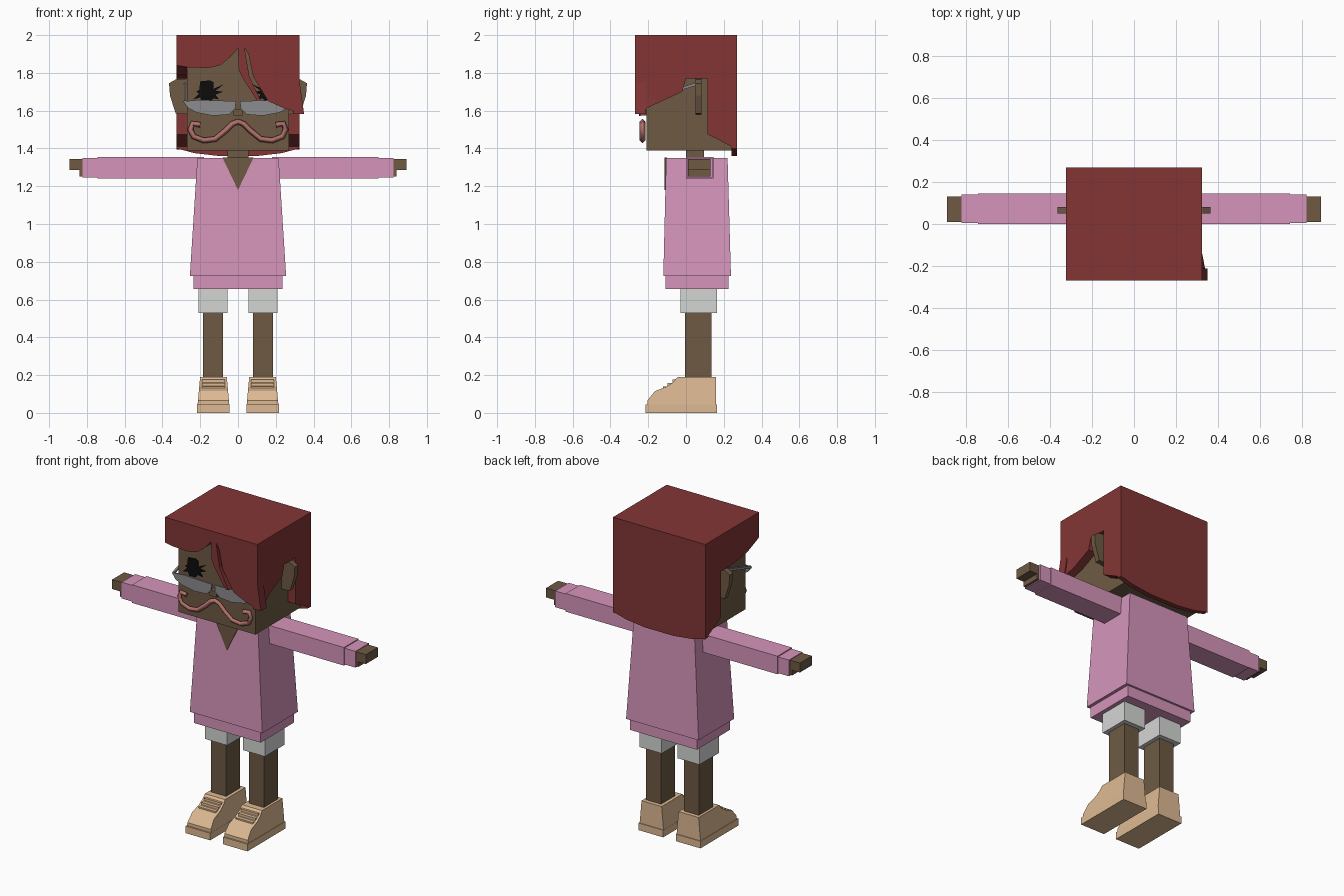
import bpy
import bmesh
from mathutils import Vector

cube = bpy.data.objects.get("Cube")
if cube:
    bpy.data.objects.remove(cube, do_unlink=True)


def material(name, *rgb):
    lin = [((c / 255 + 0.055) / 1.055) ** 2.4 if c > 10 else c / 255 / 12.92 for c in rgb]
    m = bpy.data.materials.new(name)
    m.use_nodes = True
    m.diffuse_color = (*lin, 1)
    m.node_tree.nodes["Principled BSDF"].inputs["Base Color"].default_value = (*lin, 1)
    return m


SKIN = material("brown skin", 110, 90, 68)
HAIR = material("dark red hair", 131, 53, 53)
PINK = material("pink cloth", 214, 149, 187)
WHITE = material("pale grey cloth", 212, 214, 212)
TAN = material("tan leather", 222, 186, 147)
GREY = material("grey glass", 140, 140, 143)
ROSE = material("dusty rose", 178, 112, 106)
BLACK = material("black", 12, 12, 12)


def finish(name, bm, mat):
    bmesh.ops.recalc_face_normals(bm, faces=bm.faces)
    mesh = bpy.data.meshes.new(name)
    bm.to_mesh(mesh)
    bm.free()
    mesh.materials.append(mat)
    ob = bpy.data.objects.new(name, mesh)
    bpy.context.collection.objects.link(ob)
    return ob


def prism(name, axis, pts, a, b, mat, side=1, adjust=None):
    """Extrude a 2D outline along x (points are y, z) or y (points are x, z)."""
    bm = bmesh.new()

    def place(p, d):
        v = Vector((d, p[0], p[1])) if axis == "x" else Vector((p[0], d, p[1]))
        if adjust:
            adjust(v)
        v.x *= side
        return bm.verts.new(v)

    lo = [place(p, a) for p in pts]
    hi = [place(p, b) for p in pts]
    bm.faces.new(lo)
    bm.faces.new(hi[::-1])
    for i in range(len(pts)):
        j = (i + 1) % len(pts)
        bm.faces.new((lo[i], lo[j], hi[j], hi[i]))
    return finish(name, bm, mat)


def box(name, x, y, z, mat, side=1, adjust=None):
    outline = [(x[0], z[0]), (x[1], z[0]), (x[1], z[1]), (x[0], z[1])]
    return prism(name, "y", outline, y[0], y[1], mat, side, adjust)


def mirrored(points):
    return points + [(-x, z) for x, z in reversed(points)]


# Head, neck and nose
box("head", (-.27, .27), (-.21, .245), (1.39, 1.96), SKIN)
box("neck", (-.055, .055), (0, .095), (1.3, 1.4), SKIN)
box("nose", (-.025, .025), (-.25, -.2), (1.575, 1.61), SKIN)

# Hair: cap, back curtain, fringe and two side panels
box("hair_top", (-.325, .325), (-.27, .27), (1.94, 2), HAIR)
prism("hair_back", "y", mirrored([(.325, 2), (.325, 1.4), (.23, 1.375), (.1, 1.36)]),
      .24, .27, HAIR)
fringe = [(-.325, 2), (-.325, 1.84), (-.27, 1.83), (-.16, 1.825), (-.095, 1.84),
          (-.04, 1.885), (0, 1.93), (.003, 1.82), (.02, 1.78), (.1, 1.655), (.12, 1.655),
          (.06, 1.78), (.035, 1.93), (.055, 1.9), (.08, 1.78), (.16, 1.65),
          (.25, 1.61), (.35, 1.583), (.325, 1.75), (.325, 2)]
prism("hair_fringe", "y", fringe, -.27, -.212, HAIR)
rear = [(0, 1.77), (.115, 1.77), (.115, 1.475), (.27, 1.395), (.27, 2), (-.27, 2)]
prism("hair_side_left", "x", rear + [(-.27, 1.76), (-.14, 1.645), (-.02, 1.7)],
      .27, .325, HAIR)
prism("hair_side_right", "x", rear + [(-.27, 1.84), (-.15, 1.79)], .27, .325, HAIR, -1)


def flare(v):
    if v.z < 1.6:
        v.x += .025


prism("hair_side_tip", "x", [(-.27, 1.76), (-.14, 1.645), (-.27, 1.583)],
      .27, .325, HAIR, 1, flare)

# Torso: flared tunic, hem band and open collar


def tunic_taper(v):
    t = (1.35 - v.z) / .625
    v.x *= 1 + .185 * t
    v.y += (.018 if v.y > 0 else -.015) * t


box("tunic", (-.215, .215), (-.105, .22), (.725, 1.35), PINK, 1, tunic_taper)
box("tunic_hem", (-.235, .235), (-.108, .225), (.655, .73), PINK)
prism("open_collar", "y", [(-.082, 1.351), (.082, 1.351), (0, 1.18)], -.113, -.1, SKIN)

# Shoe outlines seen from the side
shoe_upper = [(-.205, .04), (.16, .04), (.16, .19), (-.045, .19), (-.065, .165),
              (-.1, .14), (-.165, .115), (-.205, .065)]


def shoe_taper(v):
    v.x = .13 + (v.x - .13) * (1.06 - 1.1 * v.z)


eye_outline = [(.13, 1.75), (.15, 1.76), (.2, 1.755), (.205, 1.71), (.22, 1.7),
               (.205, 1.69), (.235, 1.66), (.2, 1.67), (.19, 1.645), (.15, 1.645),
               (.13, 1.665), (.1, 1.66), (.12, 1.685), (.08, 1.7), (.12, 1.705),
               (.075, 1.74), (.13, 1.715)]
lens_outline = [(.29, 1.65), (.2, 1.657), (.01, 1.65), (.015, 1.61), (.045, 1.58),
                (.13, 1.573), (.22, 1.59), (.265, 1.615)]
ear_outline = [(.26, 1.77), (.33, 1.765), (.365, 1.745), (.36, 1.68), (.33, 1.585), (.26, 1.58)]

# Paired parts
for s, label in ((1, "left"), (-1, "right")):
    prism("ear_" + label, "y", ear_outline, .05, .082, SKIN, s)
    prism("eye_" + label, "y", eye_outline, -.218, -.209, BLACK, s)
    prism("lens_" + label, "y", lens_outline, -.25, -.242, GREY, s)
    prism("glasses_arm_" + label, "x", [(-.25, 1.64), (-.25, 1.655), (.06, 1.75), (.06, 1.735)],
          .275, .287, GREY, s)

    # Arm, cuff and hand
    box("sleeve_" + label, (.18, .745), (0, .145), (1.24, 1.355), PINK, s)
    box("cuff_" + label, (.74, .822), (.005, .14), (1.246, 1.349), PINK, s)
    box("palm_" + label, (.8, .838), (.01, .13), (1.252, 1.345), SKIN, s)
    box("fingers_" + label, (.82, .892), (.01, .13), (1.285, 1.345), SKIN, s)

    # Leg, shorts and shoe
    box("shorts_" + label, (.055, .21), (-.03, .165), (.53, .67), WHITE, s)
    box("leg_" + label, (.08, .185), (-.005, .135), (.17, .54), SKIN, s)
    box("sole_" + label, (.045, .217), (-.215, .165), (0, .045), TAN, s)
    prism("shoe_" + label, "x", shoe_upper, .047, .213, TAN, s, shoe_taper)
    for i in range(3):
        y, z = -.055 - i * .026, .168 - i * .018
        box("lace_%d_%s" % (i + 1, label), (.07, .19), (y - .016, y + .02),
            (z - .015, z + .008), TAN, s)

# Curled ornament across the lower face, swept along a mirrored path
half = [(.03, 1.53), (.065, 1.495), (.12, 1.45), (.18, 1.442), (.235, 1.463),
        (.252, 1.5), (.24, 1.532), (.2, 1.525)]
path = [(-x, z) for x, z in reversed(half)] + [(0, 1.542)] + half
curve = bpy.data.curves.new("curled_ornament", "CURVE")
curve.dimensions = "3D"
curve.bevel_depth = .015
curve.bevel_resolution = 0
curve.use_fill_caps = True
spline = curve.splines.new("POLY")
spline.points.add(len(path) - 1)
for point, (x, z) in zip(spline.points, path):
    point.co = (x, -.23, z, 1)
curve.materials.append(ROSE)
ornament = bpy.data.objects.new("curled_ornament", curve)
bpy.context.collection.objects.link(ornament)
